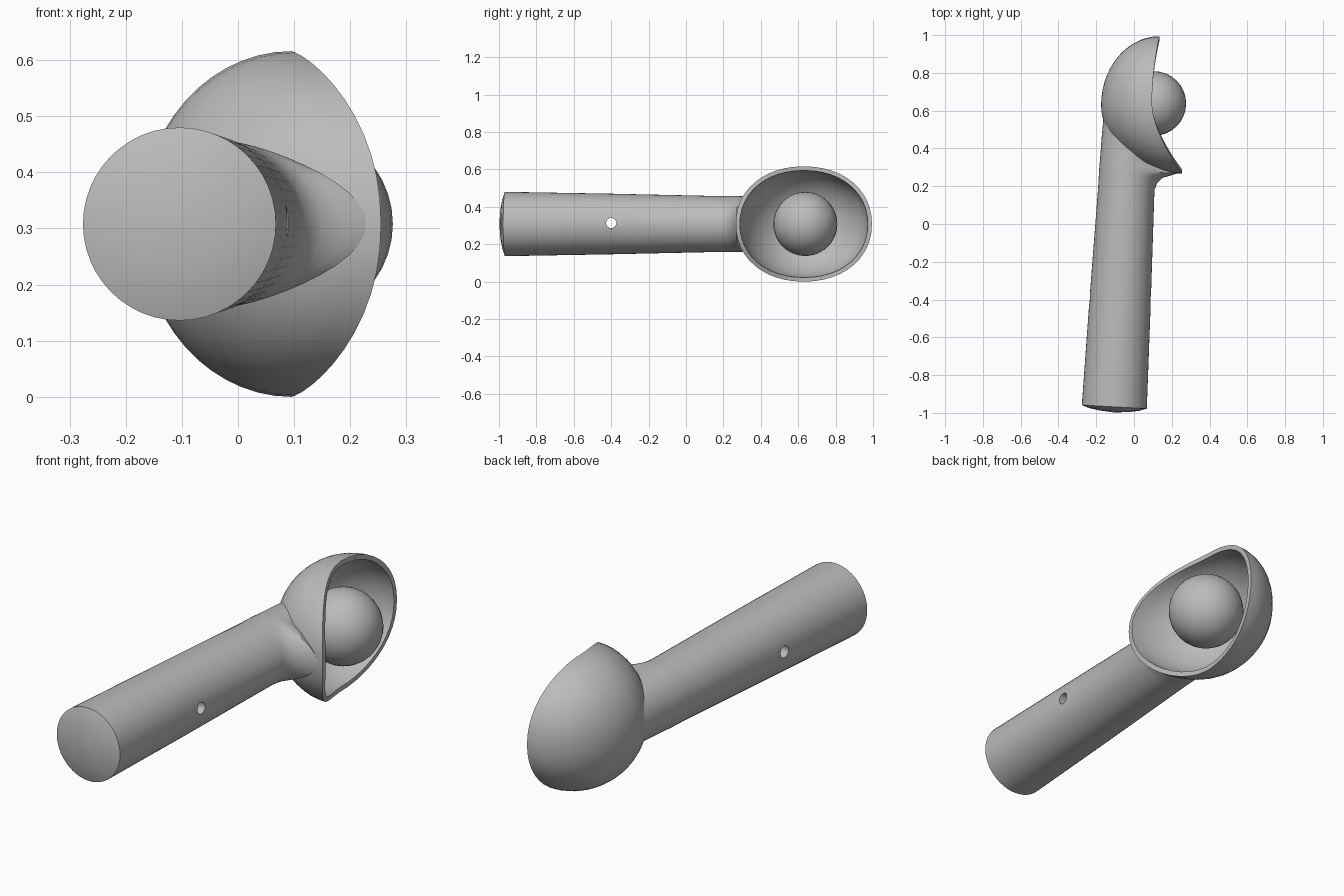
import bpy, bmesh, math

if "Cube" in bpy.data.objects:
    bpy.data.objects.remove(bpy.data.objects["Cube"], do_unlink=True)

grey = bpy.data.materials.new("brushed_grey")
grey.use_nodes = True
grey.diffuse_color = (0.5, 0.5, 0.5, 1)
grey.node_tree.nodes["Principled BSDF"].inputs["Base Color"].default_value = (0.5, 0.5, 0.5, 1)

MID_Z = 0.308
BOWL_Y = 0.63
SEG = 48


def add_object(name, bm):
    bmesh.ops.recalc_face_normals(bm, faces=bm.faces)
    mesh = bpy.data.meshes.new(name)
    bm.to_mesh(mesh)
    bm.free()
    obj = bpy.data.objects.new(name, mesh)
    bpy.context.collection.objects.link(obj)
    mesh.materials.append(grey)
    return obj


def activate(obj):
    bpy.ops.object.select_all(action='DESELECT')
    obj.select_set(True)
    bpy.context.view_layer.objects.active = obj


def smooth(obj, angle=40):
    activate(obj)
    bpy.ops.object.shade_smooth_by_angle(angle=math.radians(angle))


def loft(name, rings):
    """Skin a list of rings and close both ends."""
    bm = bmesh.new()
    loops = [[bm.verts.new(p) for p in ring] for ring in rings]
    for a, b in zip(loops, loops[1:]):
        for i in range(SEG):
            j = (i + 1) % SEG
            bm.faces.new((a[i], a[j], b[j], b[i]))
    bm.faces.new(loops[0])
    bm.faces.new(loops[-1])
    return add_object(name, bm)


def cut(obj, cutter):
    cutter.hide_render = True
    mod = obj.modifiers.new("cut", 'BOOLEAN')
    mod.operation = 'DIFFERENCE'
    mod.solver = 'EXACT'
    mod.object = cutter
    activate(obj)
    bpy.ops.object.modifier_apply(modifier=mod.name)
    bpy.data.objects.remove(cutter, do_unlink=True)


# Bowl surface: rounded oval rim that dips in the middle and flares at the front lip
def rim_x(u):
    return 0.095 + (0.04 * u * u if u > 0 else 0.16 * abs(u) ** 1.6)


def oval(t):
    c, s = math.cos(t), math.sin(t)
    return [math.copysign(abs(v) ** 0.94, v) for v in (c, s)]


def bowl_ring(depth, wall, reach=None):
    """Ring at an angle from rim (0) to back pole (90 degrees)."""
    ring = []
    back = -0.174 + wall
    for i in range(SEG):
        u, w = oval(2 * math.pi * i / SEG)
        k = math.cos(depth)
        x = back + (rim_x(u) - back) * (1 - math.sin(depth))
        ring.append((x if reach is None else reach,
                     BOWL_Y + (0.364 - wall) * u * k,
                     MID_Z + (0.308 - wall) * w * k))
    return ring


depths = [math.radians(89 * i / 14) for i in range(15)]
outer = [bowl_ring(d, 0) for d in reversed(depths)]
inner = [bowl_ring(d, 0.022) for d in depths]
bowl = loft("scoop_bowl", outer + inner)
smooth(bowl)


# Handle: tapered tilted tube with domed butt and a flare under the lip
def handle_ring(y, r, flare=0):
    cx = -0.051 + 0.055 * y
    ring = []
    for i in range(SEG):
        t = 2 * math.pi * i / SEG
        dx = math.cos(t) * (r + flare * max(0, math.cos(t)) ** 1.5)
        ring.append((cx + dx, y - 0.055 * dx, MID_Z + r * math.sin(t)))
    return ring


handle = loft("handle", [handle_ring(*p) for p in (
    (-0.997, 0.01), (-0.991, 0.08), (-0.981, 0.135), (-0.968, 0.172),
    (-0.4, 0.162), (0.19, 0.149), (0.225, 0.149, 0.012), (0.255, 0.149, 0.04),
    (0.267, 0.149, 0.075), (0.282, 0.149, 0.115), (0.31, 0.148, 0.1),
    (0.34, 0.147, 0), (0.45, 0.145), (0.55, 0.141))])

# Clear the handle out of the bowl's hollow
hollow = [bowl_ring(0, 0.012, 0.6)] + [bowl_ring(d, 0.012) for d in depths]
cut(handle, loft("hollow_cutter", hollow))

# Small cross hole through the handle
bm = bmesh.new()
bmesh.ops.create_cone(bm, cap_ends=True, segments=10, radius1=0.028, radius2=0.028, depth=1)
hole = add_object("hole_cutter", bm)
hole.rotation_euler = (0, math.pi / 2, 0)
hole.location = (0, -0.4, 0.313)
bpy.context.view_layer.update()
cut(handle, hole)
smooth(handle)

# Ball resting in the bowl
bm = bmesh.new()
bmesh.ops.create_uvsphere(bm, u_segments=32, v_segments=20, radius=0.171)
ball = add_object("ball", bm)
ball.location = (0.105, 0.638, MID_Z)
smooth(ball)
